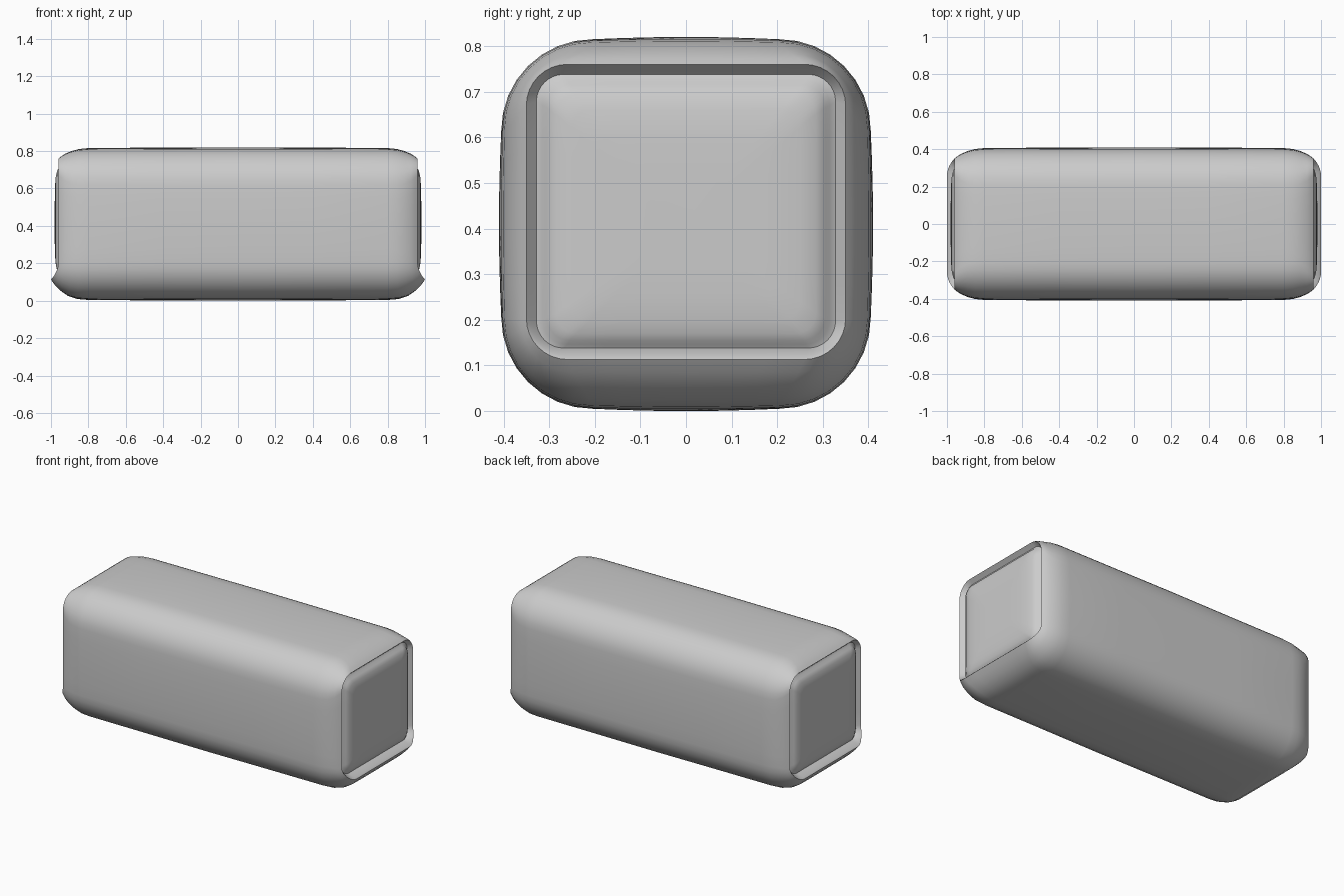
import bpy, bmesh, math

if "Cube" in bpy.data.objects:
    bpy.data.objects.remove(bpy.data.objects["Cube"])

CZ = 0.41  # height of the long axis


def ring(x, h, r, xb, hb, bulge):
    """Rounded square round the x axis; the bottom edge has its own x (xb) and half height (hb)."""
    pts = []
    n, m = 8, 6
    centres = [(h - r, h - r), (-(h - r), h - r), (-(h - r), -(hb - r)), (h - r, -(hb - r))]
    for k in range(4):
        cy, cz = centres[k]
        # corner arc
        for i in range(n + 1):
            t = i / n
            a = math.pi / 2 * (k + t)
            w = t if k == 2 else 1 - t if k == 3 else 0
            w = w * w * (3 - 2 * w)
            pts.append((x + (xb - x) * w, cy + r * math.cos(a), CZ + cz + r * math.sin(a)))
        # gently bowed straight side up to the next corner
        y0, z0 = pts[-1][1:]
        a = math.pi / 2 * (k + 1)
        ny, nz = math.cos(a), math.sin(a)
        dy, dz = centres[(k + 1) % 4]
        y1, z1 = dy + r * ny, CZ + dz + r * nz
        for i in range(1, m):
            t = i / m
            b = bulge * 4 * t * (1 - t)
            w = 1 if k == 2 else 0
            pts.append((x + (xb - x) * w, y0 + (y1 - y0) * t + ny * b, z0 + (z1 - z0) * t + nz * b))
    return pts


def loft(name, rings, cap):
    bm = bmesh.new()
    loops = [[bm.verts.new(p) for p in ring(*r)] for r in rings]
    for a, b in zip(loops, loops[1:]):
        for i in range(len(a)):
            j = (i + 1) % len(a)
            bm.faces.new((a[i], a[j], b[j], b[i]))
    if cap:
        bm.faces.new(loops[-1])
    me = bpy.data.meshes.new(name)
    bm.to_mesh(me)
    bm.free()
    ob = bpy.data.objects.new(name, me)
    bpy.context.collection.objects.link(ob)
    mir = ob.modifiers.new("mirror", 'MIRROR')
    mir.use_axis = (True, False, False)
    bpy.ops.object.select_all(action='DESELECT')
    ob.select_set(True)
    bpy.context.view_layer.objects.active = ob
    bpy.ops.object.shade_smooth_by_angle(angle=math.radians(40))


# outer wrapper: long sleeve, rounded ends, lip folded back to the groove
loft("wrapper", [
    (0.00, 0.405, 0.200, 0.00, 0.405, 0.005),
    (0.40, 0.404, 0.200, 0.40, 0.404, 0.005),
    (0.80, 0.402, 0.195, 0.80, 0.402, 0.004),
    (0.85, 0.398, 0.190, 0.86, 0.398, 0.003),
    (0.89, 0.388, 0.175, 0.91, 0.382, 0.002),
    (0.925, 0.374, 0.145, 0.95, 0.355, 0.001),
    (0.945, 0.362, 0.115, 0.98, 0.325, 0),
    (0.96, 0.350, 0.090, 1.00, 0.297, 0),
    (0.953, 0.344, 0.080, 0.99, 0.287, 0),
    (0.935, 0.328, 0.060, 0.95, 0.272, 0),
], False)

# padded end panel inside the lip
loft("end_panel", [
    (0.935, 0.328, 0.060, 0.95, 0.272, 0),
    (0.942, 0.315, 0.055, 0.955, 0.264, 0),
    (0.955, 0.305, 0.050, 0.962, 0.255, 0),
    (0.967, 0.285, 0.045, 0.969, 0.240, 0),
    (0.975, 0.250, 0.040, 0.975, 0.210, 0),
    (0.979, 0.190, 0.030, 0.979, 0.160, 0),
    (0.980, 0.100, 0.020, 0.980, 0.090, 0),
], True)
